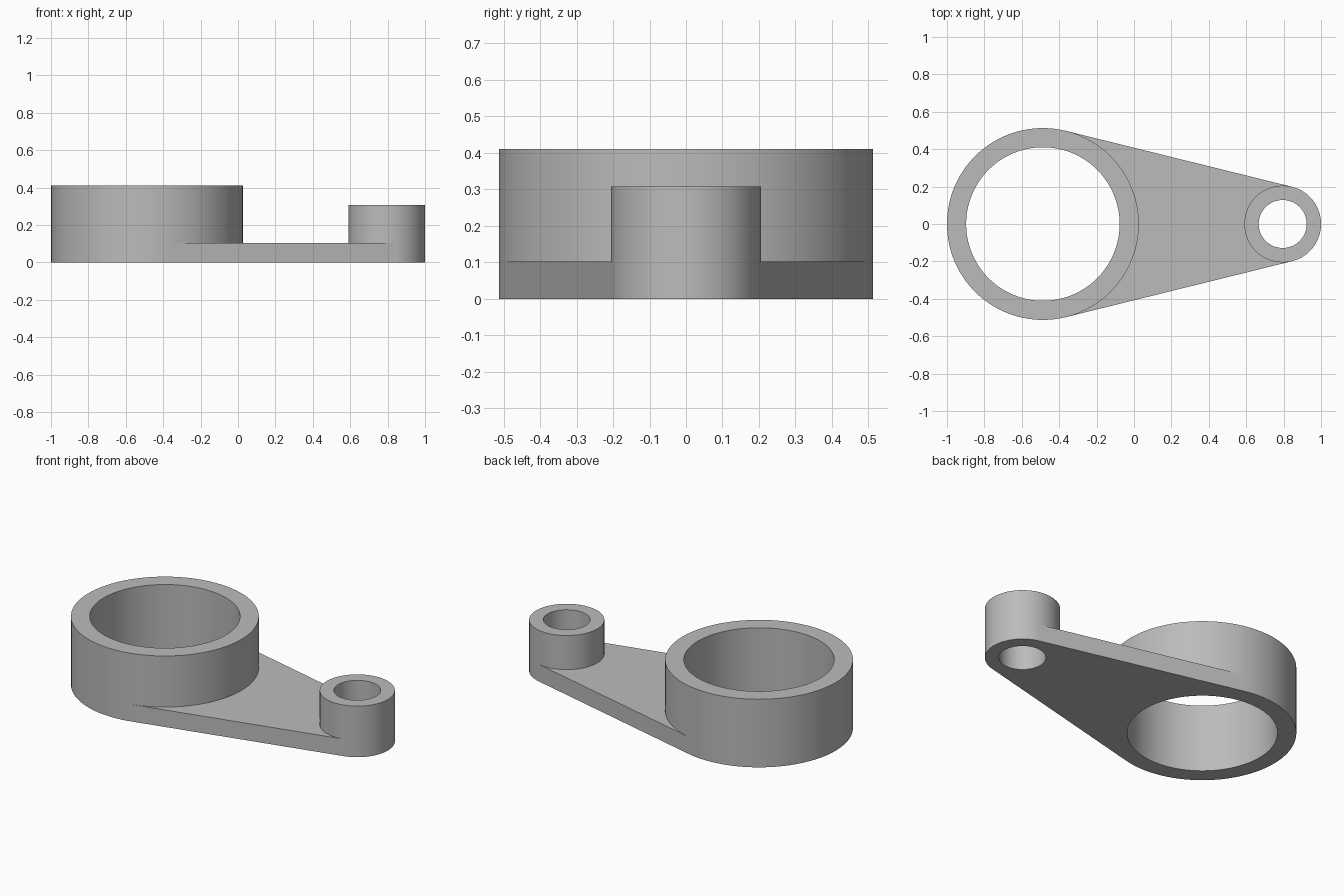
import bpy, bmesh
from math import acos, cos, sin, pi

if "Cube" in bpy.data.objects:
    bpy.data.objects.remove(bpy.data.objects["Cube"], do_unlink=True)

# Dimensions
U = 2 / 19.5
BIG_R, BIG_HOLE, BIG_H = 5 * U, 4 * U, 4 * U
SMALL_R, SMALL_HOLE, SMALL_H = 2 * U, 1.25 * U, 3 * U
WEB_H = U
BIG_X, SMALL_X = BIG_R - 1, 1 - SMALL_R
TANGENT = acos((BIG_R - SMALL_R) / (SMALL_X - BIG_X))
STEPS = 64

grey = bpy.data.materials.new("plain grey")
grey.use_nodes = True
grey.diffuse_color = (0.5, 0.5, 0.5, 1)
grey.node_tree.nodes["Principled BSDF"].inputs["Base Color"].default_value = grey.diffuse_color


def arc(start, end):
    return [start + (end - start) * i / STEPS for i in range(STEPS + 1)]


# Both arcs are split at the tangent points so that the parts meet exactly
right_arc = arc(-TANGENT, TANGENT)
left_arc = arc(TANGENT, 2 * pi - TANGENT)


def row(bm, x, radius, z, angles):
    return [bm.verts.new((x + radius * cos(a), radius * sin(a), z)) for a in angles]


def strip(bm, a, b, closed=False):
    for i in range(len(a) if closed else len(a) - 1):
        j = (i + 1) % len(a)
        bm.faces.new((a[i], a[j], b[j], b[i]))


def finish(name, bm):
    bmesh.ops.recalc_face_normals(bm, faces=bm.faces)
    mesh = bpy.data.meshes.new(name)
    bm.to_mesh(mesh)
    bm.free()
    mesh.materials.append(grey)
    obj = bpy.data.objects.new(name, mesh)
    bpy.context.collection.objects.link(obj)
    bpy.ops.object.select_all(action="DESELECT")
    obj.select_set(True)
    bpy.context.view_layer.objects.active = obj
    bpy.ops.object.shade_smooth_by_angle(angle=pi / 6)


def ring(name, x, outer, inner, height):
    bm = bmesh.new()
    angles = right_arc[:-1] + left_arc[:-1]
    profile = [(outer, 0), (outer, height), (inner, height), (inner, 0)]
    rows = [row(bm, x, r, z, angles) for r, z in profile]
    for i in range(len(rows)):
        strip(bm, rows[i - 1], rows[i], closed=True)
    finish(name, bm)


# Hollow cylinders at the two ends
ring("large_ring", BIG_X, BIG_R, BIG_HOLE, BIG_H)
ring("small_ring", SMALL_X, SMALL_R, SMALL_HOLE, SMALL_H)

# Flat web with sides tangent to both cylinders
bm = bmesh.new()
levels = []
for z in (0, WEB_H):
    big = row(bm, BIG_X, BIG_R, z, right_arc[::-1])
    small = row(bm, SMALL_X, SMALL_R, z, left_arc)
    strip(bm, big, small)
    levels.append((big, small))
(low_big, low_small), (top_big, top_small) = levels
for end in (0, -1):
    bm.faces.new((low_big[end], low_small[end], top_small[end], top_big[end]))
finish("connecting_web", bm)
